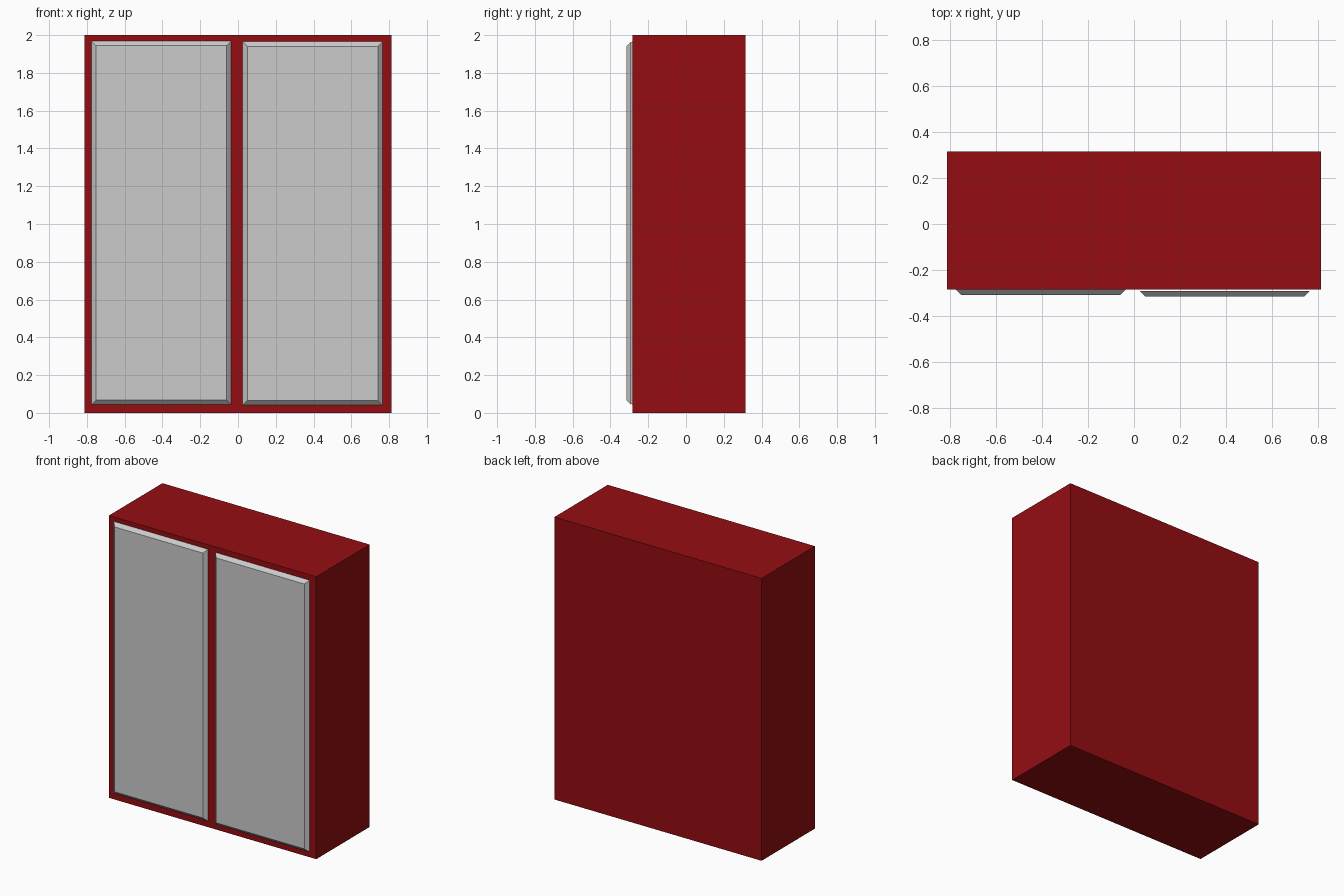
import bpy, bmesh

if "Cube" in bpy.data.objects:
    bpy.data.objects.remove(bpy.data.objects["Cube"])


def box(name, x, y, z, inset=0.0):
    """Box from ranges; the front (-y) face is shrunk by inset on every side."""
    bm = bmesh.new()
    bmesh.ops.create_cube(bm, size=1.0)
    for v in bm.verts:
        s = inset if v.co.y < 0 else 0.0
        v.co = (x[0] + s if v.co.x < 0 else x[1] - s,
                y[0] if v.co.y < 0 else y[1],
                z[0] + s if v.co.z < 0 else z[1] - s)
    mesh = bpy.data.meshes.new(name)
    bm.to_mesh(mesh)
    bm.free()
    obj = bpy.data.objects.new(name, mesh)
    bpy.context.collection.objects.link(obj)
    return obj


red = bpy.data.materials.new("red_paint")
red.diffuse_color = (0.3, 0.004, 0.006, 1.0)
red.use_nodes = True
red.node_tree.nodes["Principled BSDF"].inputs["Base Color"].default_value = red.diffuse_color

# Cabinet body
body = box("cabinet_body", (-0.812, 0.812), (-0.284, 0.314), (0.0, 2.0))
body.data.materials.append(red)

# Two chamfered door panels, the right one standing slightly proud
box("left_door", (-0.775, -0.036), (-0.308, -0.284), (0.044, 1.968), 0.024)
box("right_door", (0.025, 0.764), (-0.314, -0.290), (0.041, 1.965), 0.024)
